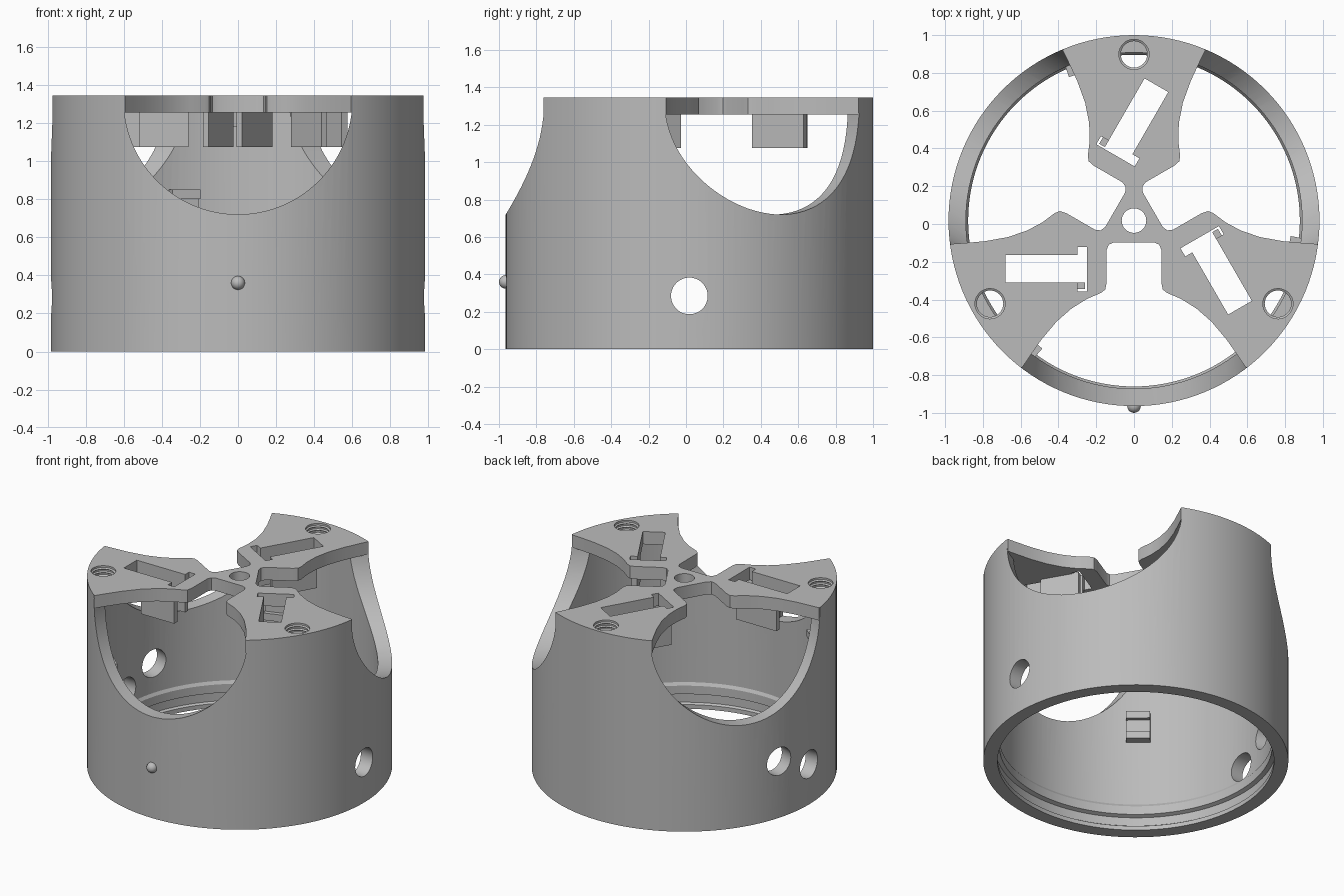
import bpy, bmesh, math
from mathutils import Matrix, Vector

cube = bpy.data.objects.get("Cube")
if cube:
    bpy.data.objects.remove(cube, do_unlink=True)

AXIS = Vector((0, 0.018, 0))      # axis of the housing
R_OUT, R_IN, TOP, PLATE_Z = 0.982, 0.89, 1.345, 1.255

grey = bpy.data.materials.new("light_grey")
grey.use_nodes = True
COLOUR = (0.5, 0.5, 0.5, 1)
grey.diffuse_color = COLOUR
grey.node_tree.nodes["Principled BSDF"].inputs["Base Color"].default_value = COLOUR


def finish(name, bm):
    bmesh.ops.recalc_face_normals(bm, faces=bm.faces)
    mesh = bpy.data.meshes.new(name)
    bm.to_mesh(mesh)
    bm.free()
    mesh.materials.append(grey)
    ob = bpy.data.objects.new(name, mesh)
    ob.location = AXIS
    bpy.context.collection.objects.link(ob)
    return ob


def prism(name, points, z0, z1, angle=0):
    """Extrude an outline upwards, turned about the axis."""
    bm = bmesh.new()
    face = bm.faces.new([bm.verts.new((x, y, z0)) for x, y in points])
    new = bmesh.ops.extrude_face_region(bm, geom=[face])["geom"]
    bmesh.ops.translate(bm, verts=[v for v in new if isinstance(v, bmesh.types.BMVert)],
                        vec=(0, 0, z1 - z0))
    bmesh.ops.transform(bm, matrix=Matrix.Rotation(math.radians(angle), 4, "Z"), verts=bm.verts)
    return finish(name, bm)


def rect(x0, x1, y0, y1):
    return [(x0, y0), (x1, y0), (x1, y1), (x0, y1)]


def cylinder(name, radius, depth, matrix, segments=48):
    bm = bmesh.new()
    bmesh.ops.create_cone(bm, cap_ends=True, segments=segments, radius1=radius,
                          radius2=radius, depth=depth, matrix=matrix)
    return finish(name, bm)


def radial(angle, dist, z):
    """Frame whose z axis points outwards from the housing axis."""
    return (Matrix.Rotation(math.radians(angle), 4, "Z") @ Matrix.Translation((dist, 0, z))
            @ Matrix.Rotation(math.pi / 2, 4, "Y"))


def lathe(name, profile, steps=128):
    bm = bmesh.new()
    rings = [[bm.verts.new((r * math.cos(2 * math.pi * i / steps),
                            r * math.sin(2 * math.pi * i / steps), z)) for i in range(steps)]
             for r, z in profile]
    for a, b in zip(rings, rings[1:] + rings[:1]):
        for i in range(steps):
            j = (i + 1) % steps
            bm.faces.new((a[i], a[j], b[j], b[i]))
    return finish(name, bm)


def cut(ob, cutters):
    for c in cutters:
        c.hide_render = True
        mod = ob.modifiers.new("cut", "BOOLEAN")
        mod.operation, mod.solver, mod.object = "DIFFERENCE", "EXACT", c
    bpy.context.view_layer.update()
    mesh = bpy.data.meshes.new_from_object(ob.evaluated_get(bpy.context.evaluated_depsgraph_get()))
    ob.modifiers.clear()
    ob.data = mesh


def smooth(ob):
    bpy.ops.object.select_all(action="DESELECT")
    ob.select_set(True)
    bpy.context.view_layer.objects.active = ob
    bpy.ops.object.shade_smooth_by_angle(angle=math.radians(30))


# Cylindrical wall with a small lip inside the lower rim
wall = lathe("housing_wall", [(R_OUT, 0), (R_OUT, TOP), (R_IN, TOP), (R_IN, 0.19),
                              (0.878, 0.17), (0.878, 0.11), (0.905, 0.1), (0.905, 0.04),
                              (0.89, 0.03), (0.89, 0)])
# Top plate, cut into three spokes below
plate = cylinder("top_plate", R_OUT - 0.002, TOP - PLATE_Z,
                 Matrix.Translation((0, 0, (TOP + PLATE_Z) / 2)), 128)

# Half outline of one opening in the plate: (outwards, sideways)
half = [(0.115, 0.105), (0.127, 0.133), (0.155, 0.145), (0.33, 0.145), (0.365, 0.152),
        (0.383, 0.175), (0.415, 0.25), (0.465, 0.33), (0.535, 0.41), (0.63, 0.49),
        (0.72, 0.553), (0.79, 0.6), (1.1, 0.6)]
opening = half + [(x, -y) for x, y in reversed(half)]
# T-shaped slot outline, drawn for the front right spoke
slot = [(-0.68, -0.328), (-0.3, -0.328), (-0.3, -0.375), (-0.25, -0.375), (-0.25, -0.14),
        (-0.3, -0.14), (-0.3, -0.183), (-0.68, -0.183)]

wall_cuts, plate_cuts, screw_cuts = [], [], []
for k in range(3):
    turn = 120 * k
    wall_cuts.append(cylinder("window_cutter", 0.6, 0.8, radial(turn - 90, 0.95, 1.32), 96))
    plate_cuts.append(prism("opening_cutter", opening, 1.2, 1.4, turn - 90))
    plate_cuts.append(prism("slot_cutter", slot, 1.2, 1.4, turn))
    at = Matrix.Rotation(math.radians(turn + 90), 4, "Z") @ Matrix.Translation((0.88, 0, 1.29))
    screw_cuts.append(cylinder("screw_cutter", 0.08, 0.21, at, 32))
plate_cuts.append(cylinder("hub_cutter", 0.065, 0.4, Matrix.Translation((0, 0, 1.3)), 32))

# Round side holes
for angle, z in ((0, 0.285), (180, 0.285), (163.5, 0.4)):
    wall_cuts.append(cylinder("side_hole_cutter", 0.098, 0.4, radial(angle, 0.93, z)))

cut(wall, wall_cuts + screw_cuts)
cut(plate, plate_cuts + screw_cuts)
for c in wall_cuts + plate_cuts + screw_cuts:
    bpy.data.objects.remove(c, do_unlink=True)
smooth(wall)
smooth(plate)

for k in range(3):
    turn = 120 * k
    # Thin walls hanging below each slot
    prism("slot_wall_inner", rect(-0.62, -0.3, -0.183, -0.148), 1.075, 1.26, turn)
    prism("slot_wall_outer", rect(-0.52, -0.26, -0.363, -0.328), 1.075, 1.26, turn)
    # Notched bracket on the inside of the wall
    prism("bracket_back", rect(0.86, 0.9, -0.078, 0.078), 0.65, 0.85, turn + 109)
    for z in (0.65, 0.8):
        prism("bracket_lug", rect(0.83, 0.87, -0.078, 0.078), z, z + 0.05, turn + 109)
    # Thread ridges in each screw hole
    for z in (1.275, 1.3, 1.325):
        ring = lathe("screw_thread", [(0.083, z - 0.009), (0.083, z + 0.009), (0.07, z)], 32)
        a = math.radians(turn + 90)
        ring.location = AXIS + Vector((0.88 * math.cos(a), 0.88 * math.sin(a), 0))
        smooth(ring)

# Small round marker on the front
bm = bmesh.new()
bmesh.ops.create_uvsphere(bm, u_segments=24, v_segments=16, radius=0.036,
                          matrix=Matrix.Translation((0, -R_OUT, 0.36)))
smooth(finish("front_marker", bm))
